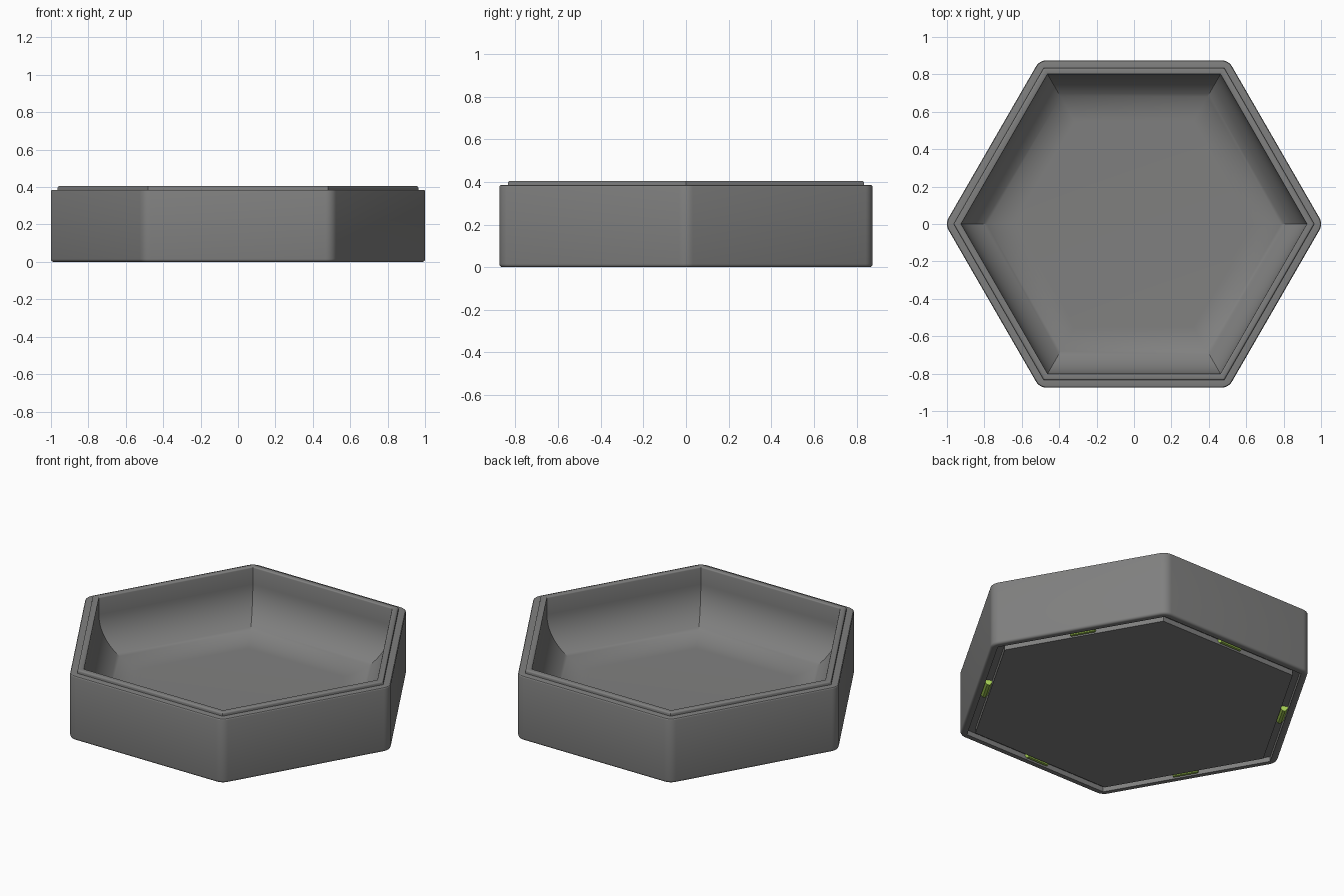
import bpy, bmesh
from math import pi, sin, cos, tan, radians

cube = bpy.data.objects.get("Cube")
if cube:
    bpy.data.objects.remove(cube, do_unlink=True)

STEPS = 6  # segments per rounded corner


def material(name, color):
    m = bpy.data.materials.new(name)
    m.use_nodes = True
    m.diffuse_color = color
    bsdf = m.node_tree.nodes["Principled BSDF"]
    bsdf.inputs["Base Color"].default_value = color
    bsdf.inputs["Roughness"].default_value = 0.6
    return m


def make_object(name, bm, mat):
    bmesh.ops.recalc_face_normals(bm, faces=bm.faces)
    mesh = bpy.data.meshes.new(name)
    bm.to_mesh(mesh)
    bm.free()
    mesh.materials.append(mat)
    obj = bpy.data.objects.new(name, mesh)
    bpy.context.collection.objects.link(obj)
    return obj


def hex_ring(bm, apothem, z, radius):
    """Hexagon with a corner on +x; corners rounded by radius."""
    verts = []
    reach = (apothem - radius) / cos(pi / 6)
    for side in range(6):
        mid = side * pi / 3
        for i in range(STEPS + 1):
            a = mid - pi / 6 + i * pi / 3 / STEPS
            verts.append(bm.verts.new((reach * cos(mid) + radius * cos(a),
                                       reach * sin(mid) + radius * sin(a), z)))
    return verts


def arc(cx, cz, r, start, end, steps):
    """Profile points on an arc, angles in degrees."""
    angles = [radians(start + (end - start) * i / steps) for i in range(steps + 1)]
    return [(cx + r * cos(a), cz + r * sin(a)) for a in angles]


grey = material("warm grey", (0.215, 0.215, 0.213, 1))
green = material("clip green", (0.38, 0.62, 0.09, 1))

SIDE, LIP, INNER = 0.875, 0.835, 0.80
TOP, LEDGE, FLOOR = 0.405, 0.385, 0.05
SCOOP, GROOVE = 0.25, 0.03
CORNER = 0.065

# Profile from the scooped floor, over the lip, down the side and under
sharp_top = arc(INNER - SCOOP, FLOOR + SCOOP, SCOOP, -90, 0, 20)
sharp_top += arc(INNER + 0.008, TOP - 0.008, 0.008, 180, 90, 3)
sharp_top += arc(LIP - 0.01, TOP - 0.01, 0.01, 90, 0, 4)
sharp_top += [(LIP, LEDGE)]
outer = arc(SIDE - 0.008, LEDGE - 0.008, 0.008, 90, 0, 3)
outer += arc(SIDE - 0.015, 0.015, 0.015, 0, -90, 4)
under = [(LIP + 0.002, 0), (LIP + 0.002, GROOVE),
         (INNER - 0.005, GROOVE), (INNER - 0.005, 0)]

bm = bmesh.new()
rings = [hex_ring(bm, a, z, 0) for a, z in sharp_top]
rings += [hex_ring(bm, a, z, CORNER - (SIDE - a)) for a, z in outer]
rings += [hex_ring(bm, a, z, 0) for a, z in under]
for low, high in zip(rings, rings[1:]):
    for i in range(len(low)):
        j = (i + 1) % len(low)
        bm.faces.new((low[i], low[j], high[j], high[i]))
bm.faces.new(rings[0])
bm.faces.new(rings[-1])
bmesh.ops.remove_doubles(bm, verts=bm.verts, dist=1e-5)
tray = make_object("hexagonal_tray", bm, grey)

# Tapered clips in the underside groove, one per side
for side in range(6):
    bm = bmesh.new()
    ends = []
    for t in (-0.07, 0.07):
        section = [(INNER - 0.006, GROOVE + 0.005), (LIP + 0.003, GROOVE + 0.005),
                   (LIP + 0.003, 0.02), (LIP - 0.012, 0.001),
                   (INNER + 0.008, 0.001), (INNER - 0.006, 0.02)]
        a = pi / 6 + side * pi / 3
        ends.append([bm.verts.new((r * cos(a) - t * sin(a),
                                   r * sin(a) + t * cos(a), z)) for r, z in section])
    for i in range(len(section)):
        j = (i + 1) % len(section)
        bm.faces.new((ends[0][i], ends[0][j], ends[1][j], ends[1][i]))
    for end in ends:
        bm.faces.new(end)
    make_object(f"groove_clip_{side + 1}", bm, green)

# Smooth the rounded surfaces, keep the creases
bpy.ops.object.select_all(action="DESELECT")
tray.select_set(True)
bpy.context.view_layer.objects.active = tray
bpy.ops.object.shade_smooth_by_angle(angle=radians(30))
